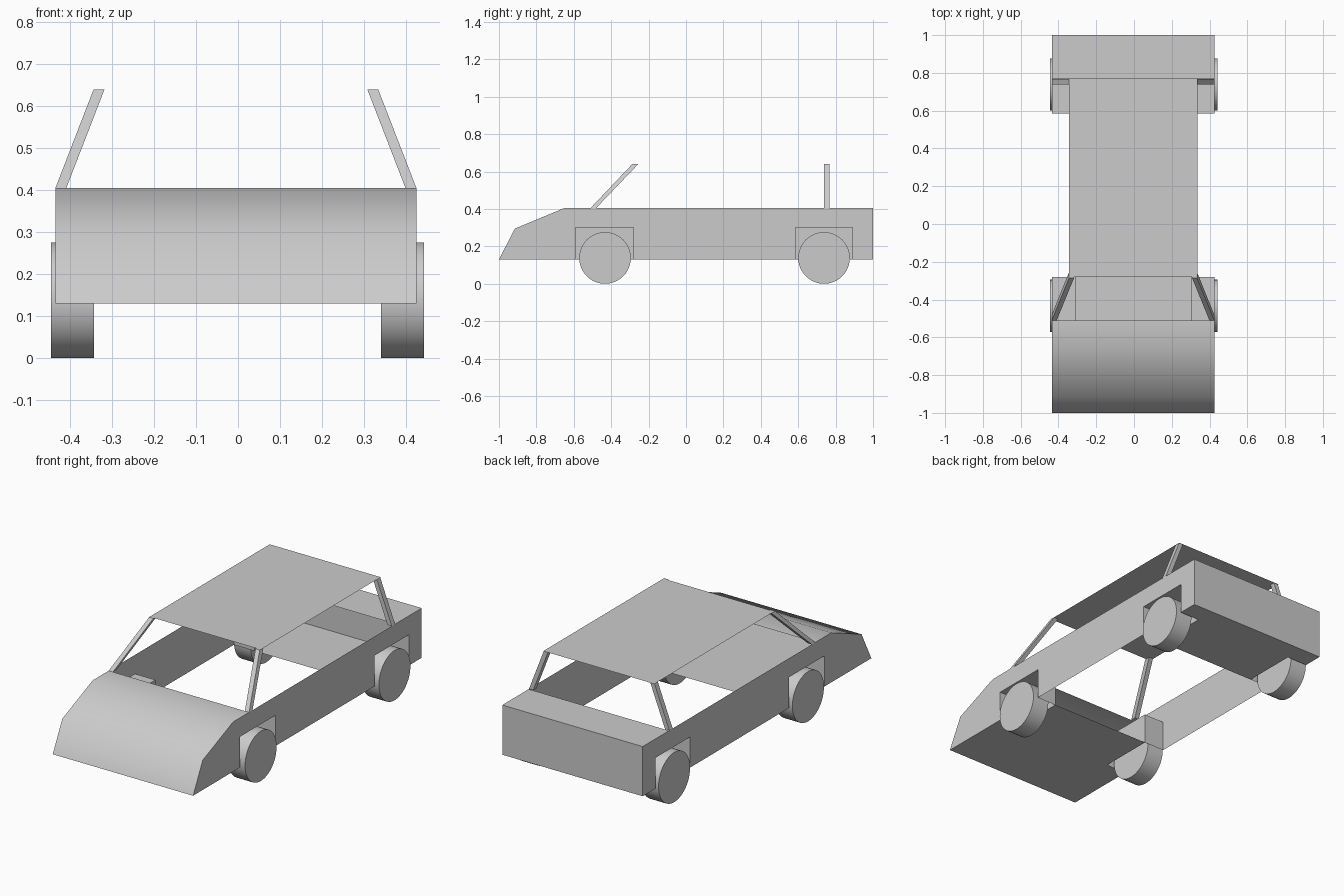
import bpy, bmesh, math

if "Cube" in bpy.data.objects:
    bpy.data.objects.remove(bpy.data.objects["Cube"])

XL, XR = -0.435, 0.425          # body sides
WL, WR = -0.31, 0.305           # inner faces of the wheel wells
ZB, ZT, ZW, ZR = 0.13, 0.405, 0.30, 0.64   # bottom, waist, well top, roof
WELLS = [(-0.59, -0.28), (0.585, 0.89)]    # wheel well extents in y


def make(name, faces, smooth=None):
    """Object from a list of polygons (each a list of points)."""
    bm = bmesh.new()
    for pts in faces:
        bm.faces.new([bm.verts.new(p) for p in pts])
    bmesh.ops.remove_doubles(bm, verts=bm.verts, dist=1e-5)
    bmesh.ops.recalc_face_normals(bm, faces=bm.faces)
    me = bpy.data.meshes.new(name)
    bm.to_mesh(me)
    bm.free()
    ob = bpy.data.objects.new(name, me)
    bpy.context.collection.objects.link(ob)
    if smooth:
        bpy.context.view_layer.objects.active = ob
        ob.select_set(True)
        bpy.ops.object.shade_smooth_by_angle(angle=math.radians(smooth))
        ob.select_set(False)
    return ob


def strip(a, b, x0=XL, x1=XR):
    """Panel across the car between two (y, z) points."""
    return [(x0, *a), (x1, *a), (x1, *b), (x0, *b)]


# Side panels with square wheel arches
outline = [(-1, ZB)]
for y0, y1 in WELLS:
    outline += [(y0, ZB), (y0, ZW), (y1, ZW), (y1, ZB)]
outline += [(1, ZB), (1, ZT), (0.77, ZT), (-0.51, ZT), (-0.65, ZT), (-0.915, 0.295)]
make("side_panels", [[(x, y, z) for y, z in outline] for x in (XL, XR)])

# Nose and hood, trunk lid and tail
nose = [(-1, ZB), (-0.915, 0.295), (-0.65, ZT), (-0.51, ZT)]
make("hood", [strip(a, b) for a, b in zip(nose, nose[1:])], smooth=45)
make("trunk", [strip((0.77, ZT), (1, ZT)), strip((1, ZT), (1, ZB))])

# Floor at front and rear, open in the middle
make("floor", [
    strip((-1, ZB), (WELLS[0][0], ZB)),
    strip((WELLS[0][0], ZB), (WELLS[0][1], ZB), WL, WR),
    strip((WELLS[1][0], ZB), (WELLS[1][1], ZB), WL, WR),
    strip((WELLS[1][1], ZB), (1, ZB)),
])

# Wheel wells, open outward and downward
wells = []
for y0, y1 in WELLS:
    for xo, xi in ((XL, WL), (XR, WR)):
        wells += [
            strip((y0, ZW), (y1, ZW), xo, xi),
            strip((y0, ZB), (y0, ZW), xo, xi),
            strip((y1, ZB), (y1, ZW), xo, xi),
            [(xi, y0, ZB), (xi, y1, ZB), (xi, y1, ZW), (xi, y0, ZW)],
        ]
make("wheel_wells", wells)

# Flat roof sheet
make("roof", [strip((-0.28, ZR), (0.77, ZR), -0.345, 0.335)])


def pillar(name, x0, x1, dx, yb, yt):
    """Leaning bar from the waist to the roof."""
    w = 0.026 * dx
    def ring(x, y, z):
        return [(x, y[0], z), (x + w, y[0], z), (x + w, y[1], z), (x, y[1], z)]
    b, t = ring(x0, yb, ZT), ring(x1, yt, ZR)
    sides = [[b[i], b[(i + 1) % 4], t[(i + 1) % 4], t[i]] for i in range(4)]
    make(name, sides + [b, t])


# Window pillars
for side, x0, x1, dx in (("left", XL, -0.344, 1), ("right", XR, 0.334, -1)):
    pillar("front_pillar_" + side, x0, x1, dx, (-0.51, -0.48), (-0.287, -0.255))
    pillar("rear_pillar_" + side, x0, x1, dx, (0.738, 0.767), (0.738, 0.767))

# Wheels
for end, y in (("front", -0.433), ("rear", 0.738)):
    for side, x in (("left", -0.394), ("right", 0.392)):
        bpy.ops.mesh.primitive_cylinder_add(
            vertices=48, radius=0.138, depth=0.102,
            location=(x, y, 0.138), rotation=(0, math.pi / 2, 0))
        bpy.context.object.name = f"{end}_wheel_{side}"
        bpy.ops.object.shade_smooth_by_angle(angle=math.radians(30))
        bpy.context.object.select_set(False)
